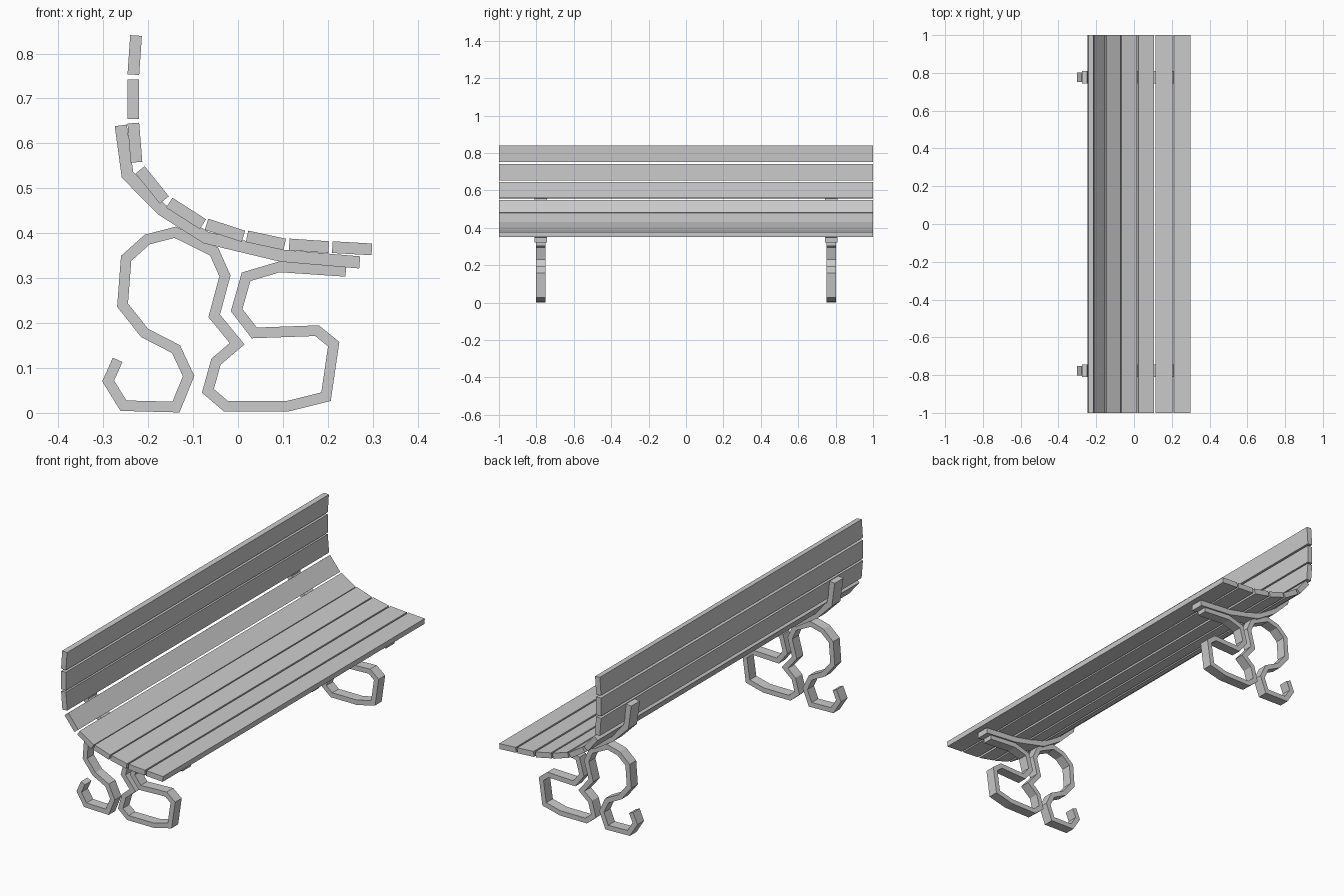
import bpy, bmesh
from mathutils import Vector

if "Cube" in bpy.data.objects:
    bpy.data.objects.remove(bpy.data.objects["Cube"])


def strip(name, path, thick, y0, y1):
    """Thick mitred ribbon along an (x, z) path, extruded from y0 to y1."""
    pts = [Vector(p) for p in path]
    dirs = [(b - a).normalized() for a, b in zip(pts, pts[1:])]
    bm = bmesh.new()
    rings = []
    for i, p in enumerate(pts):
        d0, d1 = dirs[max(i - 1, 0)], dirs[min(i, len(dirs) - 1)]
        t = (d0 + d1).normalized()
        n = Vector((-t.y, t.x))
        off = n * (thick / 2 / t.dot(d0))
        a, b = p + off, p - off
        rings.append([bm.verts.new((q.x, y, q.y))
                      for q, y in ((a, y0), (a, y1), (b, y1), (b, y0))])
    for r, s in zip(rings, rings[1:]):
        for k in range(4):
            j = (k + 1) % 4
            bm.faces.new((r[k], r[j], s[j], s[k]))
    bm.faces.new(rings[0][::-1])
    bm.faces.new(rings[-1])
    bmesh.ops.recalc_face_normals(bm, faces=bm.faces)
    me = bpy.data.meshes.new(name)
    bm.to_mesh(me)
    bm.free()
    ob = bpy.data.objects.new(name, me)
    bpy.context.collection.objects.link(ob)
    return ob


# Slats: end points of each board's centre line, from top of back to seat front
slats = [
    ((-.227, .840), (-.233, .753)), ((-.233, .742), (-.233, .654)),
    ((-.233, .645), (-.226, .558)), ((-.218, .541), (-.164, .474)),
    ((-.153, .468), (-.078, .420)), ((-.070, .420), (.012, .393)),
    ((.020, .393), (.104, .375)), ((.114, .375), (.202, .369)),
    ((.210, .369), (.298, .364)),
]
for i, s in enumerate(slats):
    strip(("back_slat" if i < 4 else "seat_slat") + f"_{i + 1}", s, .026, -1, 1)

# Curved rail under the slats
rail = [(-.261, .640), (-.246, .530), (-.169, .452), (-.071, .390),
        (.096, .350), (.271, .335)]

# Scrolled leg: one continuous bent bar from back hook to seat front
leg = [(-.268, .118), (-.289, .071), (-.255, .016), (-.138, .013),
       (-.110, .082), (-.138, .142), (-.208, .178), (-.257, .240),
       (-.249, .344), (-.202, .386), (-.140, .402), (-.053, .359),
       (-.029, .305), (-.053, .216), (-.002, .154), (-.049, .114),
       (-.067, .049), (-.027, .015), (.111, .015), (.196, .036),
       (.213, .153), (.176, .183), (.036, .178), (-.003, .229),
       (.018, .303), (.092, .325), (.240, .315)]

for side, c in (("left", -.777), ("right", .777)):
    strip("rail_" + side, rail, .027, c - .033, c + .033)
    strip("scroll_leg_" + side, leg, .0235, c - .025, c + .025)
